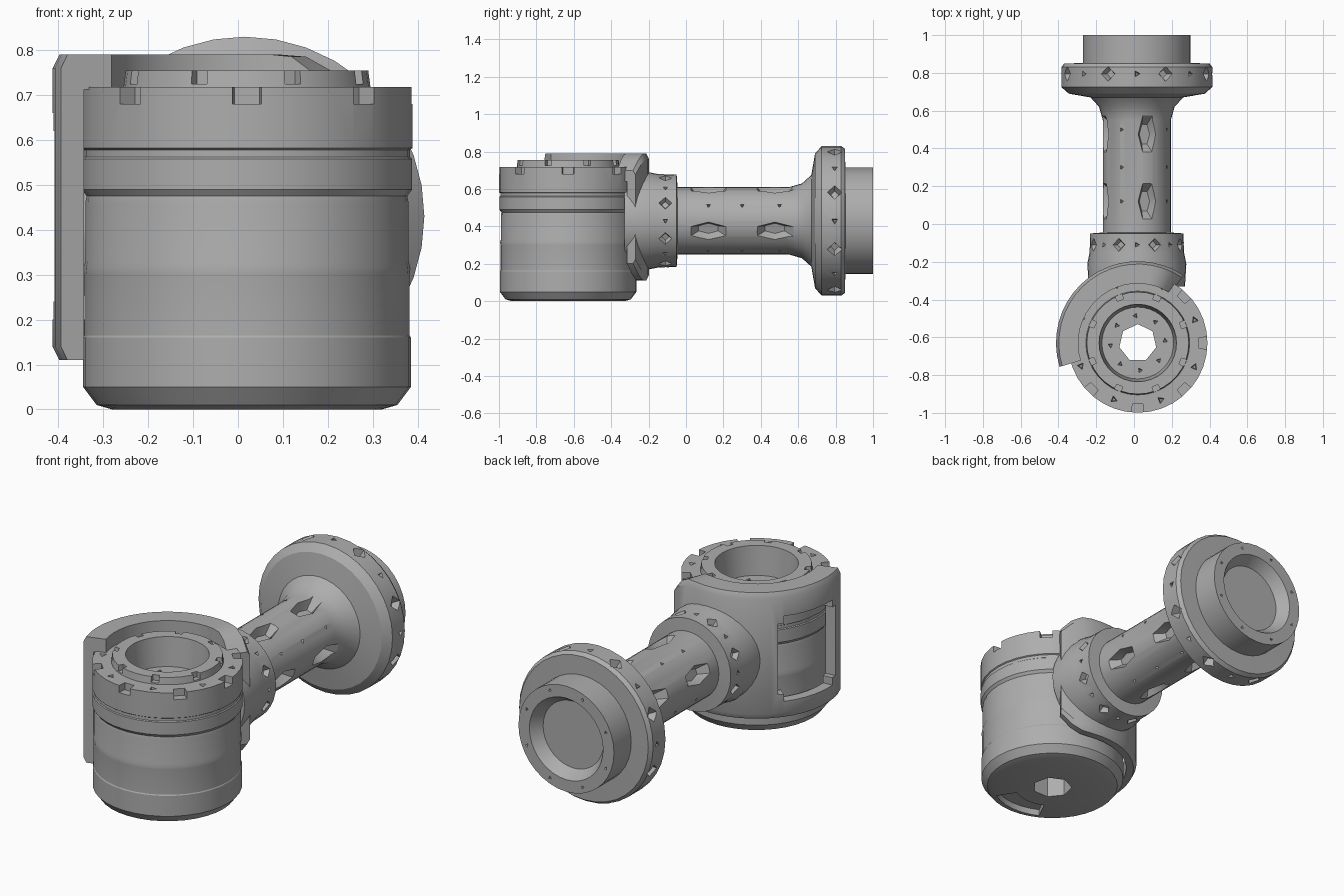
import bpy, bmesh
from math import radians, degrees, atan2, cos, sin, pi
from mathutils import Matrix

default = bpy.context.scene.objects.get("Cube")
if default:
    bpy.data.objects.remove(default)

grey = bpy.data.materials.new("plain grey")
grey.use_nodes = True
colour = (0.42, 0.42, 0.42, 1)
grey.diffuse_color = colour
grey.node_tree.nodes["Principled BSDF"].inputs["Base Color"].default_value = colour

# Upright frame of the head, and lying frame of the arm (its axis runs along +y)
HEAD = Matrix.Translation((0.02, -0.63, 0))
ARM = Matrix.Translation((0.015, 0, 0.43)) @ Matrix.Rotation(-pi / 2, 4, 'X')


def make(name, bm, frame):
    bm.transform(frame)
    bmesh.ops.recalc_face_normals(bm, faces=bm.faces)
    mesh = bpy.data.meshes.new(name)
    bm.to_mesh(mesh)
    bm.free()
    mesh.materials.append(grey)
    obj = bpy.data.objects.new(name, mesh)
    bpy.context.collection.objects.link(obj)
    return obj


def lathe(profile, steps=36):
    """Turn a (radius, height) profile about z."""
    bm = bmesh.new()
    verts = [bm.verts.new((r, 0, h)) for r, h in profile]
    edges = [bm.edges.new(pair) for pair in zip(verts, verts[1:])]
    bmesh.ops.spin(bm, geom=verts + edges, cent=(0, 0, 0), axis=(0, 0, 1),
                   angle=2 * pi, steps=steps)
    bmesh.ops.remove_doubles(bm, verts=bm.verts, dist=0.0005)
    return bm


def sector(bm, section, start, end, steps):
    """Sweep a closed (radius, height) section through part of a turn."""
    rings = []
    for i in range(steps + 1):
        a = radians(start + (end - start) * i / steps)
        rings.append([bm.verts.new((r * cos(a), r * sin(a), h)) for r, h in section])
    n = len(section)
    for one, two in zip(rings, rings[1:]):
        for k in range(n):
            bm.faces.new((one[k], one[(k + 1) % n], two[(k + 1) % n], two[k]))
    bm.faces.new(rings[0])
    bm.faces.new(rings[-1])


def block(r0, r1, h0, h1):
    return [(r0, h0), (r1, h0), (r1, h1), (r0, h1)]


def pit(bm, angle, r, h, size, depth, sides=4, stretch=1.0, upright=False):
    """Tapered hole cutter, pointing at the axis or straight down."""
    turn = Matrix() if upright else Matrix.Rotation(pi / 2, 4, 'Y')
    place = (Matrix.Rotation(radians(angle), 4, 'Z') @ Matrix.Translation((r, 0, h))
             @ turn @ Matrix.Diagonal((stretch, 1, 1, 1)))
    bmesh.ops.create_cone(bm, cap_ends=True, segments=sides, radius1=size * 0.55,
                          radius2=size * 1.45, depth=depth * 2, matrix=place)


def cut(obj, bm, frame):
    cutter = make("cutter", bm, frame)
    cutter.hide_render = True
    mod = obj.modifiers.new("cut", 'BOOLEAN')
    mod.operation, mod.solver, mod.object = 'DIFFERENCE', 'EXACT', cutter
    bpy.context.view_layer.objects.active = obj
    bpy.ops.object.modifier_apply(modifier=mod.name)
    bpy.data.objects.remove(cutter)


def finish(obj):
    bpy.ops.object.select_all(action='DESELECT')
    obj.select_set(True)
    bpy.context.view_layer.objects.active = obj
    bpy.ops.object.shade_smooth_by_angle(angle=radians(30))


# Head: grooved drum with a raised inner ring and a wide bore
head = make("head_drum", lathe([
    (0, 0), (0.3, 0), (0.335, 0.01), (0.365, 0.05), (0.365, 0.16), (0.362, 0.165),
    (0.362, 0.3), (0.364, 0.315), (0.36, 0.33), (0.36, 0.46), (0.357, 0.475),
    (0.368, 0.49), (0.368, 0.558), (0.363, 0.562), (0.363, 0.578), (0.369, 0.582),
    (0.369, 0.718), (0.275, 0.718), (0.27, 0.755), (0.205, 0.755),
    (0.19, 0.6), (0, 0.6)]), HEAD)

# Through hole, rim notches, pits and the curved slot in the underside
bm = bmesh.new()
bmesh.ops.create_cone(bm, cap_ends=True, segments=7, radius1=0.1, radius2=0.1, depth=2)
for k in range(8):
    a = 45 * k
    sector(bm, block(0.325, 0.4, 0.68, 0.8), a - 5, a + 5, 1)
    sector(bm, block(0.245, 0.3, 0.725, 0.8), a + 18, a + 26, 1)
    pit(bm, a + 22, 0.325, 0.718, 0.02, 0.03, 3, upright=True)
    pit(bm, a + 5, 0.145, 0.6, 0.014, 0.02, 3, upright=True)
sector(bm, block(0.19, 0.3, -0.05, 0.035), 243, 303, 6)
cut(head, bm, HEAD)
finish(head)

# Shroud: curved shell standing clear of the drum, with a lip over the rim
bm = bmesh.new()
sector(bm, [(0.38, 0.11), (0.418, 0.11), (0.433, 0.14), (0.433, 0.76), (0.418, 0.79),
            (0.315, 0.79), (0.315, 0.712), (0.38, 0.712)], 56, 197, 18)
# Round off the corners of the end beside the arm
for v in bm.verts:
    near_end = max(0, 76 - degrees(atan2(v.co.y, v.co.x)) % 360) / 20
    v.co.z = 0.45 + (v.co.z - 0.45) * (1 - 0.27 * near_end ** 2)
shroud = make("shroud", bm, HEAD)
# Window with clipped corners
for start, end, low, high in ((139, 143, 0.24, 0.62), (143, 184, 0.2, 0.66),
                              (184, 188, 0.24, 0.62)):
    bm = bmesh.new()
    sector(bm, block(0.3, 0.5, low, high), start - 0.05, end, 4)
    cut(shroud, bm, HEAD)
finish(shroud)

# Arm: collar, shaft, flare, flange and cupped end boss in one turning
arm = make("arm", lathe([
    (0, -0.33), (0.255, -0.33), (0.262, -0.21), (0.25, -0.15), (0.247, -0.05),
    (0.18, -0.045), (0.18, 0.55), (0.2, 0.62), (0.245, 0.67), (0.36, 0.69),
    (0.4, 0.725), (0.4, 0.83), (0.385, 0.85), (0.285, 0.852), (0.285, 1),
    (0.22, 1), (0.18, 0.94), (0, 0.94)]), ARM)

# Long shaft slots, and large and small pits round the shaft, collar, flange and boss
bm = bmesh.new()
for k in range(4):
    a = 90 * k + 18
    for h in (0.12, 0.475):
        pit(bm, a, 0.18, h, 0.052, 0.05, 6, 2.1)
    for h in (0.12, 0.3, 0.5):
        pit(bm, a + 45, 0.18, h, 0.012, 0.02, 3)
for k in range(8):
    a = 45 * k + 22.5
    pit(bm, a, 0.4, 0.795, 0.04, 0.04, 4)
    pit(bm, a + 22.5, 0.4, 0.795, 0.018, 0.03, 3)
    pit(bm, a, 0.25, -0.11, 0.036, 0.03, 4)
    pit(bm, a + 22.5, 0.25, -0.11, 0.015, 0.02, 3)
    pit(bm, a, 0.255, 1, 0.01, 0.015, 3, upright=True)
cut(arm, bm, ARM)
finish(arm)
